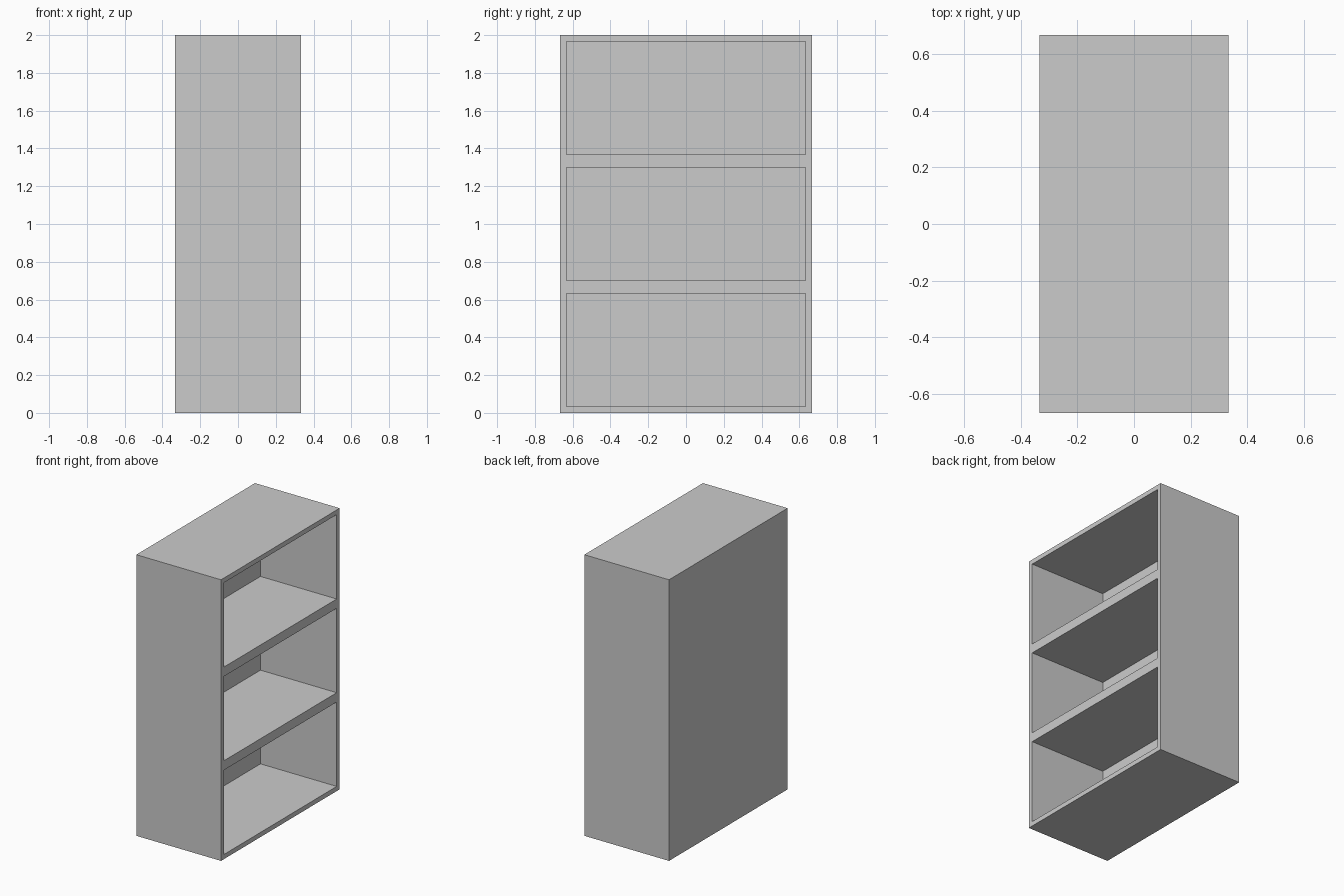
import bpy, bmesh
from mathutils import Matrix, Vector

if "Cube" in bpy.data.objects:
    bpy.data.objects.remove(bpy.data.objects["Cube"])

W, D, H = 2 / 3, 4 / 3, 2.0      # size along x, y, z
T = 1 / 30                       # side, top and bottom board thickness
BACK = 2 / 30                    # back and shelf thickness
CELL = 0.6                       # opening height


def boxes(name, bounds):
    """One object made of axis-aligned boxes given as (min, max) corners."""
    bm = bmesh.new()
    for lo, hi in bounds:
        lo, hi = Vector(lo), Vector(hi)
        m = Matrix.Translation((lo + hi) / 2) @ Matrix.Diagonal((*(hi - lo), 1))
        bmesh.ops.create_cube(bm, size=1, matrix=m)
    mesh = bpy.data.meshes.new(name)
    bm.to_mesh(mesh)
    bm.free()
    ob = bpy.data.objects.new(name, mesh)
    bpy.context.collection.objects.link(ob)
    return ob


# Bookcase body
case = boxes("bookcase", [((-W / 2, -D / 2, 0), (W / 2, D / 2, H))])

# Three compartments, open towards +x
cells = []
for i in range(3):
    z = T + i * (CELL + BACK)
    cells.append(((-W / 2 + BACK, -D / 2 + T, z), (W / 2 + 0.1, D / 2 - T, z + CELL)))
cutter = boxes("compartment_cutter", cells)
cutter.hide_render = True
cutter.display_type = 'WIRE'

# Hollow out the compartments
cut = case.modifiers.new("compartments", 'BOOLEAN')
cut.operation = 'DIFFERENCE'
cut.solver = 'EXACT'
cut.object = cutter
